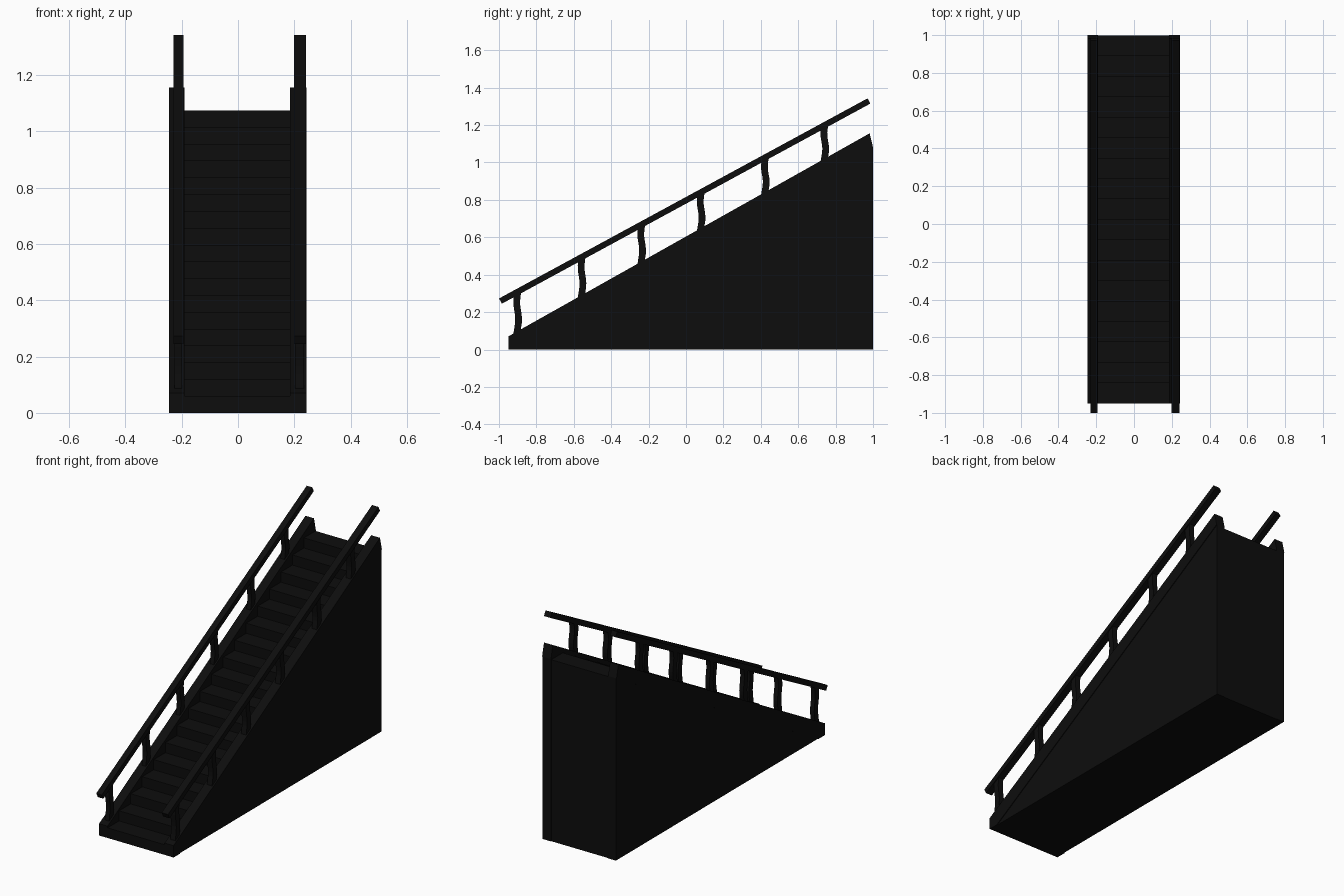
import bpy, bmesh, math

if "Cube" in bpy.data.objects:
    bpy.data.objects.remove(bpy.data.objects["Cube"])

black = bpy.data.materials.new("black")
black.diffuse_color = (0.004, 0.004, 0.004, 1)
black.use_nodes = True
black.node_tree.nodes["Principled BSDF"].inputs["Base Color"].default_value = black.diffuse_color

def extrude_profile(name, profile, x0, x1):
    """Solid made from a (y, z) outline swept from x0 to x1."""
    bm = bmesh.new()
    face = bm.faces.new([bm.verts.new((x0, y, z)) for y, z in profile])
    ext = bmesh.ops.extrude_face_region(bm, geom=[face])["geom"]
    bmesh.ops.translate(bm, vec=(x1 - x0, 0, 0),
                        verts=[v for v in ext if isinstance(v, bmesh.types.BMVert)])
    bmesh.ops.recalc_face_normals(bm, faces=bm.faces)
    mesh = bpy.data.meshes.new(name)
    bm.to_mesh(mesh)
    bm.free()
    mesh.materials.append(black)
    obj = bpy.data.objects.new(name, mesh)
    bpy.context.collection.objects.link(obj)
    return obj

FRONT, BACK, HEIGHT, STEPS = -0.95, 0.997, 1.075, 18
run, rise = (BACK - FRONT) / STEPS, HEIGHT / STEPS

def slope(y):   # top edge of the side walls
    return 0.07 + (y - FRONT) * 0.562

def rail_z(y):  # centre line of the handrails
    return 0.26 + (y + 0.99) * 0.543

# Solid flight of steps
outline = [(BACK, 0), (FRONT, 0)]
for i in range(STEPS):
    y = FRONT + i * run
    outline += [(y, i * rise + rise), (y + run, i * rise + rise)]
    if i == 0:
        outline[1] = (FRONT, 0)
extrude_profile("steps", outline, -0.19, 0.188)

# Side walls, with a slim trim board along the sloping edge
wall = [(FRONT, 0), (1.0, 0), (1.0, 1.08), (0.982, slope(0.982)), (FRONT, slope(FRONT))]
trim = [(FRONT, 0.0), (FRONT + 0.06, 0.0), (1.0, 1.08),
        (0.982, slope(0.982)), (FRONT, slope(FRONT))]
for side, inner, outer in (("left", -0.19, -0.241), ("right", 0.185, 0.239)):
    out = math.copysign(0.004, outer)
    extrude_profile(side + "_wall", wall, inner, outer)
    extrude_profile(side + "_trim", trim, outer, outer + out)

# Handrails and wavy balusters
for side, x0, x1 in (("left", -0.229, -0.193), ("right", 0.199, 0.241)):
    a, b = -0.992, 0.978
    ny, nz = -0.0075, 0.014
    rail = [(a + ny, rail_z(a) + nz), (a - ny, rail_z(a) - nz),
            (b - ny, rail_z(b) - nz), (b + ny, rail_z(b) + nz)]
    extrude_profile(side + "_handrail", rail, x0, x1)
    for n, y in enumerate((-0.9, -0.556, -0.237, 0.081, 0.424, 0.742)):
        low, high = slope(y) - 0.03, rail_z(y)
        edge = []
        for k in range(11):
            t = k / 10
            edge.append((y - 0.005 * math.cos(t * 2.6 * math.pi), low + (high - low) * t))
        baluster = [(py - 0.018, pz) for py, pz in edge] + \
                   [(py + 0.018, pz) for py, pz in reversed(edge)]
        extrude_profile(f"{side}_baluster_{n + 1}", baluster, x0 + 0.003, x1 - 0.006)
